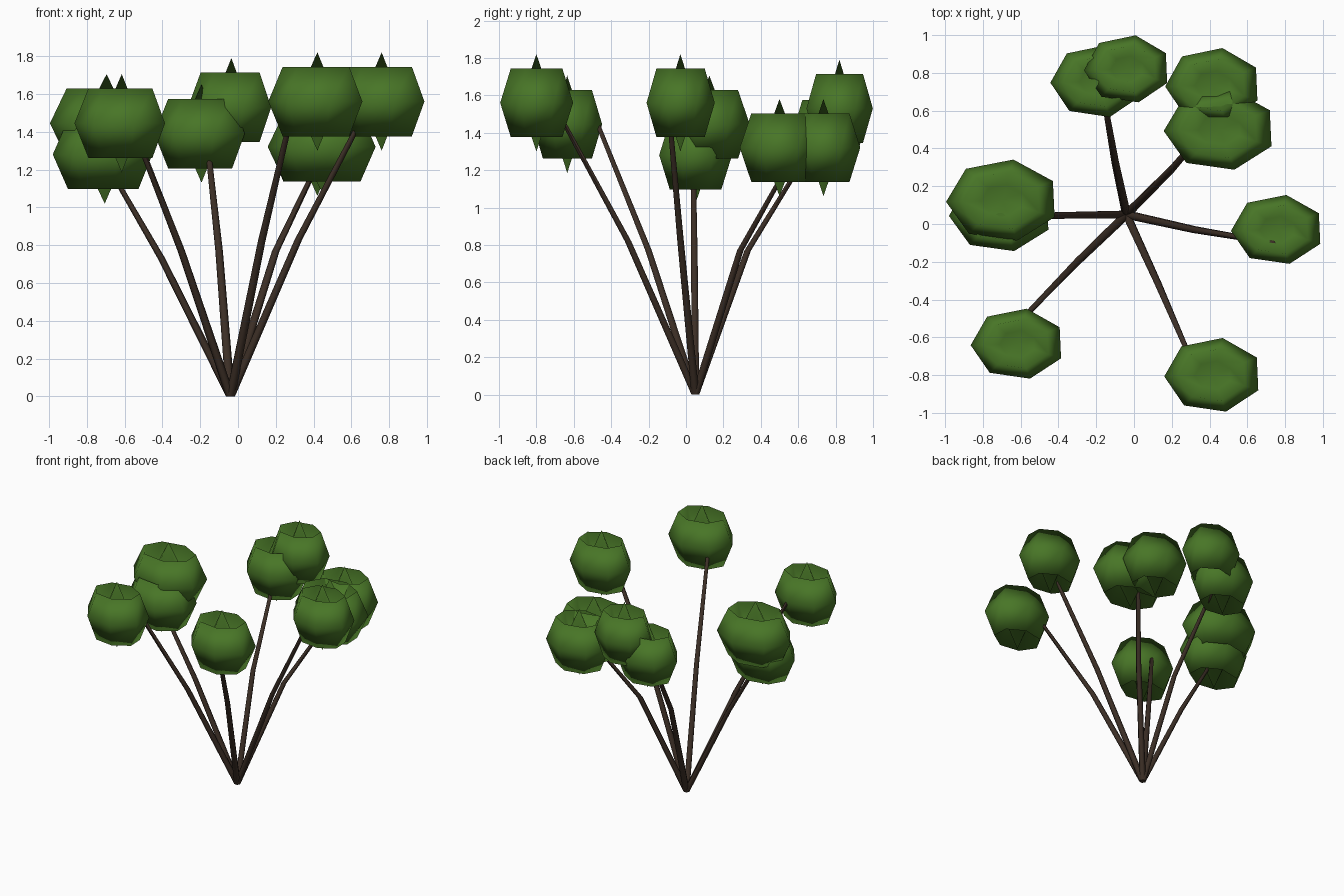
import bpy, bmesh, math
from mathutils import Vector

if "Cube" in bpy.data.objects:
    bpy.data.objects.remove(bpy.data.objects["Cube"])

def material(name, col):
    m = bpy.data.materials.new(name)
    m.diffuse_color = (*col, 1)
    m.use_nodes = True
    m.node_tree.nodes["Principled BSDF"].inputs["Base Color"].default_value = m.diffuse_color
    return m

GREEN = material("leaf green", (0.065, 0.18, 0.02))
BROWN = material("dark bark", (0.045, 0.028, 0.019))

def finish(bm, name, mat):
    bmesh.ops.recalc_face_normals(bm, faces=bm.faces[:])
    for f in bm.faces:
        f.smooth = True
    me = bpy.data.meshes.new(name)
    bm.to_mesh(me)
    bm.free()
    me.materials.append(mat)
    ob = bpy.data.objects.new(name, me)
    bpy.context.collection.objects.link(ob)
    return ob

def ring(bm, c, rx, ry, n, start=0.0):
    return [bm.verts.new((c[0] + rx * math.cos(start + math.tau * i / n),
                          c[1] + ry * math.sin(start + math.tau * i / n), c[2]))
            for i in range(n)]

def bridge(bm, a, b):
    n = len(a)
    for i in range(n):
        bm.faces.new((a[i], a[(i + 1) % n], b[(i + 1) % n], b[i]))

# Leaf clump: seven-sided ball, dished at both ends with a spike in each dish
PROFILE = [(0.383, -0.15), (0.707, -0.707), (1, 0), (0.707, 0.707), (0.383, 0.15)]

def clump(name, x, y, z, rx, ry, rz=0.26):
    bm = bmesh.new()
    rings = [ring(bm, (x, y, z + h * rz), rx * r, ry * r, 7, math.radians(182))
             for r, h in PROFILE]
    for a, b in zip(rings, rings[1:]):
        bridge(bm, a, b)
    for rg, s in ((rings[0], -1), (rings[-1], 1)):
        tip = bm.verts.new((x, y, z + s * rz))
        for i in range(7):
            bm.faces.new((rg[i], rg[(i + 1) % 7], tip))
    return finish(bm, name, GREEN)

# Stem: tapering tube from the shared foot, with one bend
def stem(name, mid, end):
    bm = bmesh.new()
    pts = [(-0.04, 0.05, 0), mid, end]
    rings = [ring(bm, p, r, r, 6) for p, r in zip(pts, (0.024, 0.02, 0.014))]
    for a, b in zip(rings, rings[1:]):
        bridge(bm, a, b)
    bm.faces.new(rings[0])
    bm.faces.new(rings[-1])
    ob = finish(bm, name, BROWN)
    ob.data.set_sharp_from_angle(angle=math.radians(65))
    return ob

CLUMPS = [
    (-0.695, 0.125, 1.445, 0.30, 0.22),    # left, upper
    (-0.705, 0.05, 1.28, 0.275, 0.20),     # left, lower
    (-0.615, -0.635, 1.445, 0.25, 0.19),   # front left
    (0.42, -0.80, 1.56, 0.26, 0.20),       # front right
    (0.76, -0.03, 1.56, 0.247, 0.187),     # right
    (0.455, 0.50, 1.32, 0.298, 0.22),      # back right, inner
    (0.42, 0.735, 1.32, 0.255, 0.20),      # back right, outer
    (-0.193, 0.755, 1.39, 0.25, 0.195),    # back, lower
    (-0.035, 0.82, 1.53, 0.23, 0.182),     # back, upper
]
for i, c in enumerate(CLUMPS):
    clump(f"leaf_clump_{i + 1}", *c)

STEMS = [
    ((-0.405, 0.045, 0.73), (-0.70, 0.04, 1.24)),
    ((-0.30, -0.20, 0.77), (-0.58, -0.49, 1.49)),
    ((0.125, -0.31, 0.82), (0.29, -0.69, 1.52)),
    ((0.32, -0.03, 0.83), (0.735, -0.10, 1.62)),
    ((0.20, 0.29, 0.77), (0.44, 0.57, 1.27)),
    ((-0.10, 0.33, 0.77), (-0.165, 0.70, 1.37)),
]
for i, (m, e) in enumerate(STEMS):
    stem(f"stem_{i + 1}", m, e)
